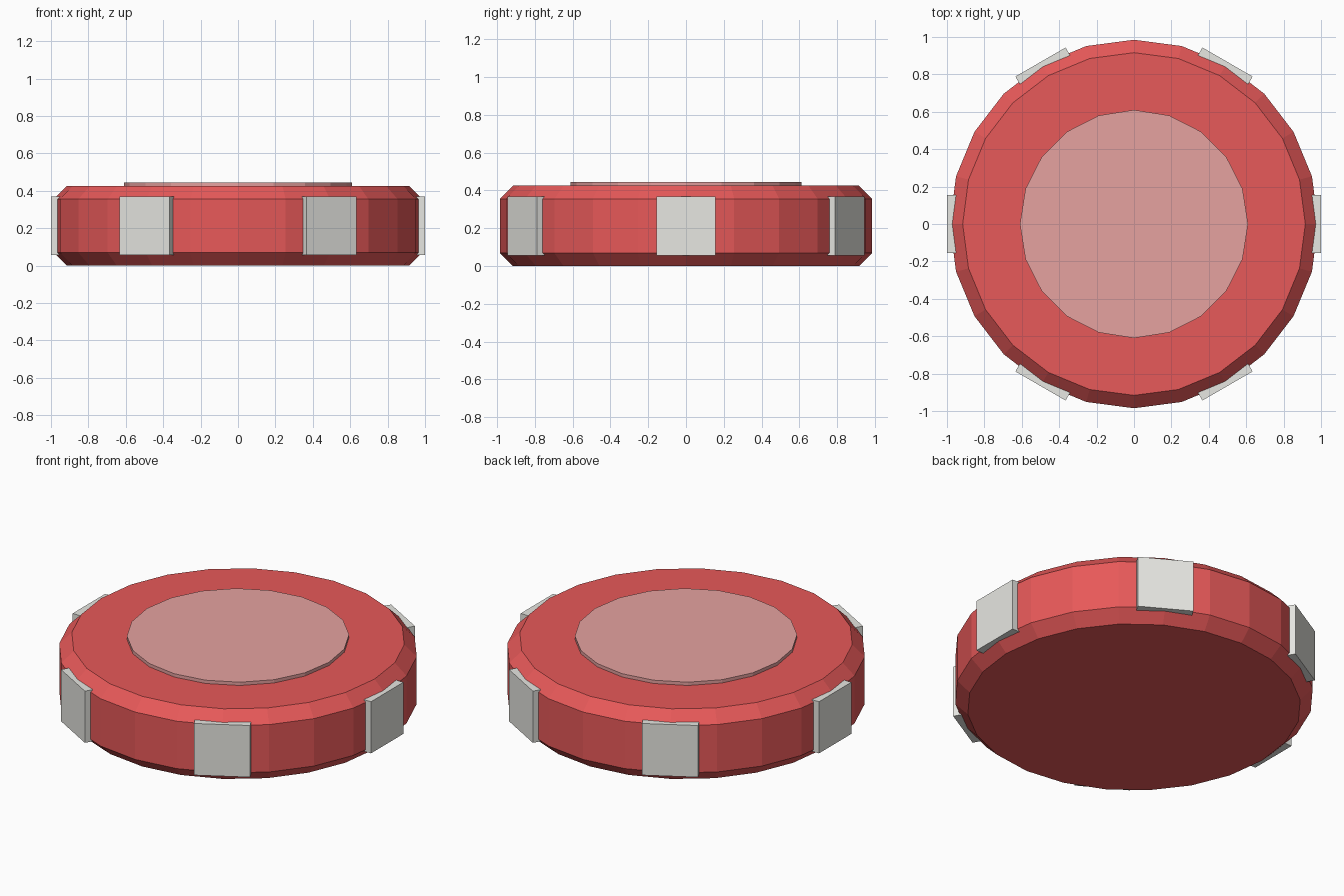
import bpy
import bmesh
from math import cos, sin, pi
from mathutils import Matrix

cube = bpy.data.objects.get("Cube")
if cube:
    bpy.data.objects.remove(cube, do_unlink=True)


def material(name, rgb):
    mat = bpy.data.materials.new(name)
    mat.use_nodes = True
    color = (*rgb, 1.0)
    mat.diffuse_color = color
    mat.node_tree.nodes["Principled BSDF"].inputs["Base Color"].default_value = color
    return mat


def finish(name, bm, mat):
    bmesh.ops.recalc_face_normals(bm, faces=bm.faces)
    mesh = bpy.data.meshes.new(name)
    bm.to_mesh(mesh)
    bm.free()
    mesh.materials.append(mat)
    obj = bpy.data.objects.new(name, mesh)
    bpy.context.collection.objects.link(obj)
    return obj


def lathe(name, profile, sides, mat):
    """Stack rings of (radius, height) and cap both ends."""
    bm = bmesh.new()
    rings = []
    for radius, z in profile:
        angles = [2 * pi * i / sides for i in range(sides)]
        rings.append([bm.verts.new((radius * cos(a), radius * sin(a), z)) for a in angles])
    for low, high in zip(rings, rings[1:]):
        for i in range(sides):
            j = (i + 1) % sides
            bm.faces.new((low[i], low[j], high[j], high[i]))
    bm.faces.new(rings[0])
    bm.faces.new(rings[-1])
    return finish(name, bm, mat)


red = material("red", (0.8, 0.1, 0.1))
pink = material("dusty pink", (0.79, 0.36, 0.35))
ivory = material("ivory", (0.8, 0.8, 0.76))

# Chip body with chamfered rims
radius, height, chamfer = 0.985, 0.425, 0.069
lathe("chip_body", [(radius - chamfer, 0), (radius, chamfer),
                    (radius, height - chamfer), (radius - chamfer, height)], 24, red)

# Raised centre disc
lathe("centre_disc", [(0.61, height - 0.02), (0.61, height + 0.02)], 20, pink)

# Six edge inserts around the rim
for k in range(6):
    bm = bmesh.new()
    place = (Matrix.Rotation(k * pi / 3, 4, "Z")
             @ Matrix.Translation((0.975, 0, height / 2))
             @ Matrix.Diagonal((0.05, 0.31, 0.313, 1)))
    bmesh.ops.create_cube(bm, size=1, matrix=place)
    finish(f"edge_insert_{k + 1}", bm, ivory)
